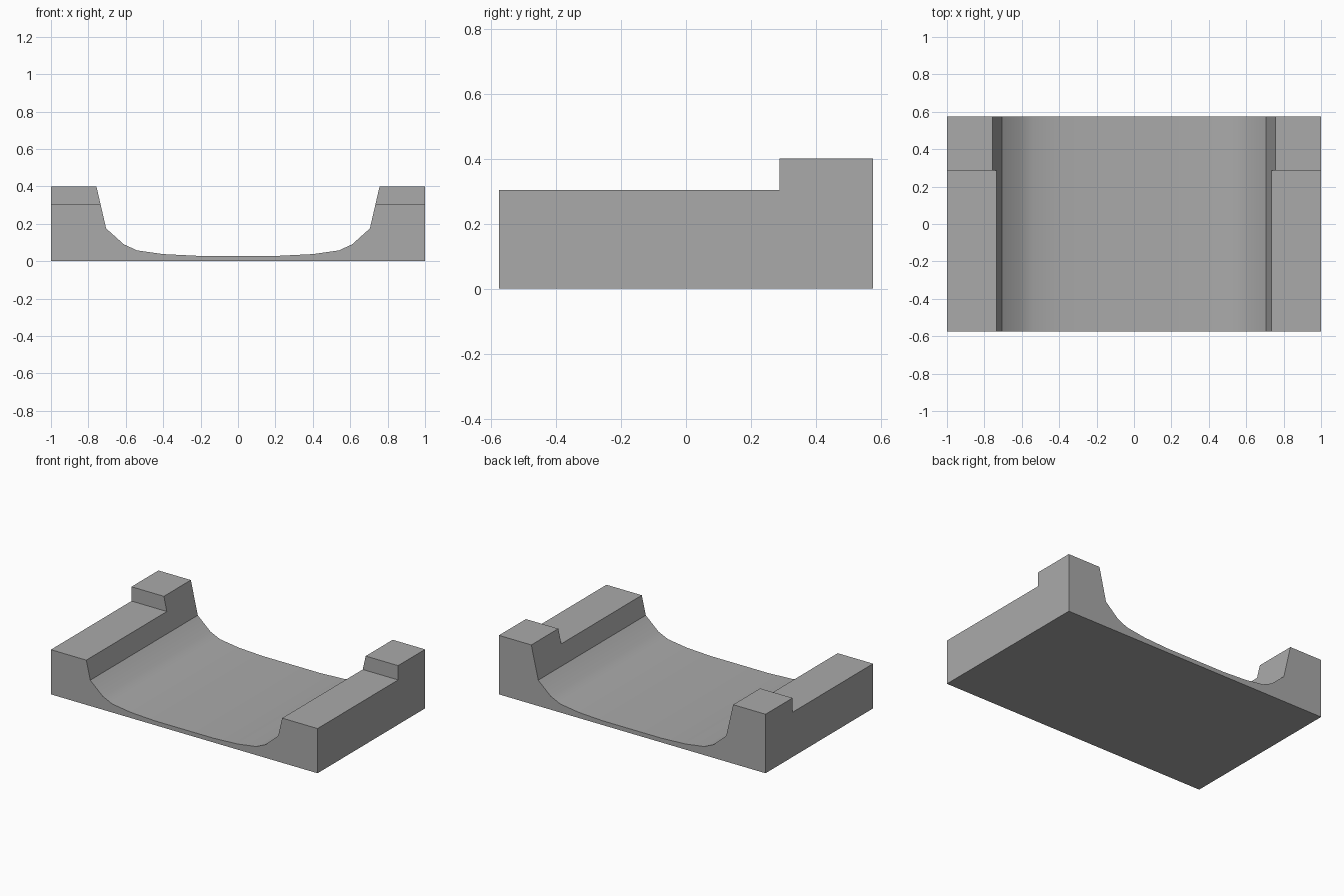
import bpy, bmesh

if "Cube" in bpy.data.objects:
    bpy.data.objects.remove(bpy.data.objects["Cube"])

grey = bpy.data.materials.new("mid grey")
grey.diffuse_color = (0.4, 0.4, 0.4, 1)
grey.use_nodes = True
grey.node_tree.nodes["Principled BSDF"].inputs["Base Color"].default_value = grey.diffuse_color

DEPTH, STEP_Y, DECK_Z, TOP_Z = 0.576, 0.287, 0.303, 0.4


def extrude_y(name, profile, y0, y1):
    """Solid made by sweeping an x-z outline from y0 to y1."""
    bm = bmesh.new()
    face = bm.faces.new([bm.verts.new((x, y0, z)) for x, z in profile])
    moved = bmesh.ops.extrude_face_region(bm, geom=[face])["geom"]
    verts = [v for v in moved if isinstance(v, bmesh.types.BMVert)]
    bmesh.ops.translate(bm, vec=(0, y1 - y0, 0), verts=verts)
    bmesh.ops.recalc_face_normals(bm, faces=bm.faces)
    mesh = bpy.data.meshes.new(name)
    bm.to_mesh(mesh)
    bm.free()
    obj = bpy.data.objects.new(name, mesh)
    bpy.context.collection.objects.link(obj)
    mesh.materials.append(grey)
    return obj


# Cradle: full-height block with a rounded trough, mirrored in x
half = [(1, 0), (1, TOP_Z), (0.757, TOP_Z), (0.705, 0.175), (0.61, 0.09),
        (0.54, 0.058), (0.40, 0.038), (0.22, 0.029)]
outline = half + [(-x, z) for x, z in reversed(half)]
cradle = extrude_y("cradle", outline, -DEPTH, DEPTH)

# Cutter that lowers the front part of both rails
cutter = extrude_y("rail_cutter", [(-1.2, DECK_Z), (1.2, DECK_Z), (1.2, 0.6), (-1.2, 0.6)],
                   -0.8, STEP_Y)
cut = cradle.modifiers.new("lower rails", 'BOOLEAN')
cut.operation, cut.solver, cut.object = 'DIFFERENCE', 'EXACT', cutter

bpy.context.view_layer.objects.active = cradle
cradle.select_set(True)
bpy.ops.object.modifier_apply(modifier=cut.name)
bpy.data.objects.remove(cutter)

# Soft trough, crisp block edges
bpy.ops.object.shade_smooth_by_angle(angle=0.6)
